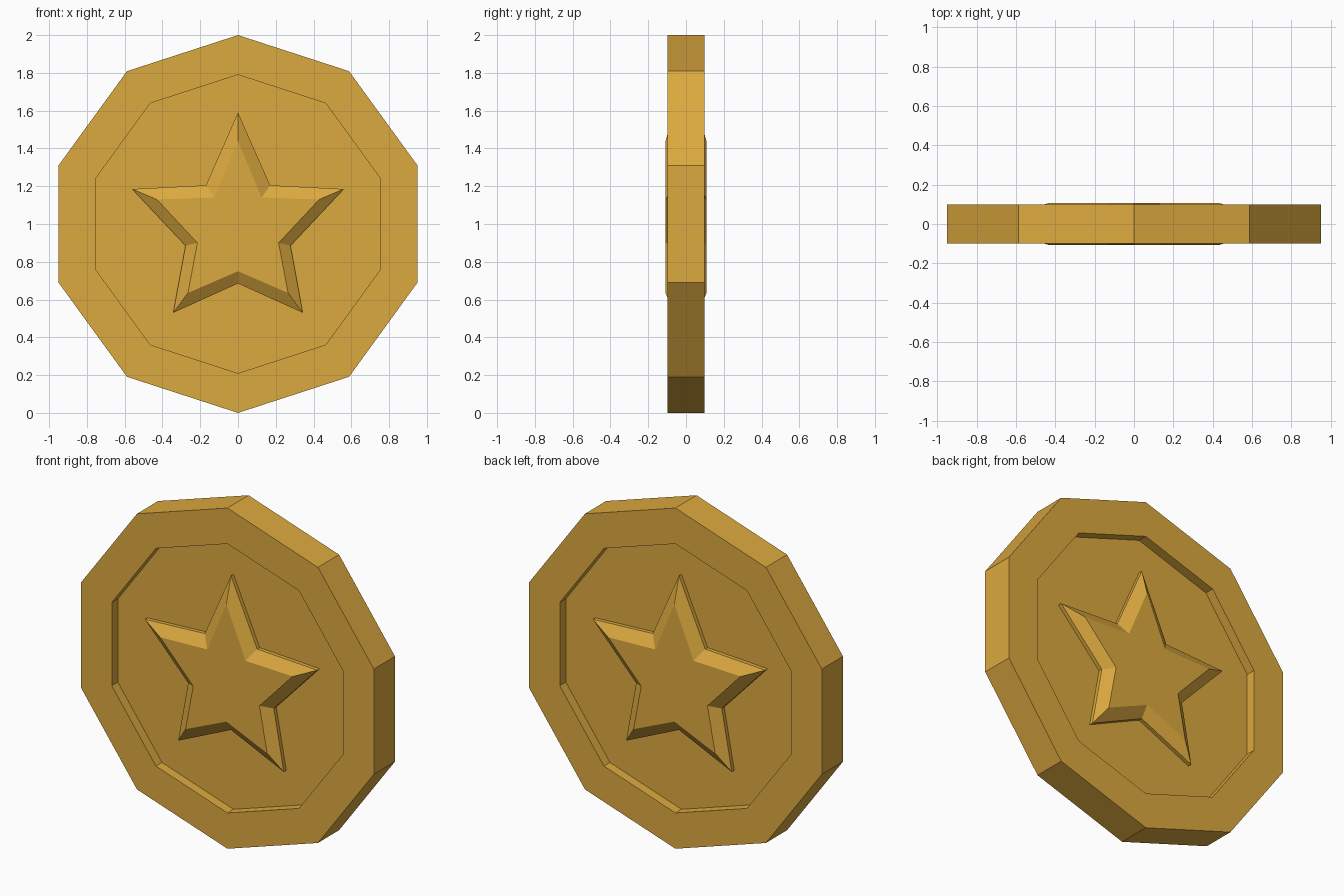
import bpy, bmesh, math

if "Cube" in bpy.data.objects:
    bpy.data.objects.remove(bpy.data.objects["Cube"])

CZ = 1.0
gold = bpy.data.materials.new("gold")
gold.diffuse_color = (0.72, 0.40, 0.05, 1)
gold.use_nodes = True
gold.node_tree.nodes["Principled BSDF"].inputs["Base Color"].default_value = gold.diffuse_color


def loft(name, rings):
    """Closed solid from a list of (outline, y); outlines are (x, z) points."""
    bm = bmesh.new()
    loops = [[bm.verts.new((x, y, z)) for x, z in pts] for pts, y in rings]
    n = len(loops[0])
    for a, b in zip(loops, loops[1:]):
        for i in range(n):
            j = (i + 1) % n
            bm.faces.new((a[i], a[j], b[j], b[i]))
    bm.faces.new(loops[0])
    bm.faces.new(loops[-1])
    bmesh.ops.recalc_face_normals(bm, faces=bm.faces)
    me = bpy.data.meshes.new(name)
    bm.to_mesh(me)
    bm.free()
    me.materials.append(gold)
    ob = bpy.data.objects.new(name, me)
    bpy.context.collection.objects.link(ob)
    return ob


def decagon(r):
    return [(r * math.sin(i * math.pi / 5), CZ + r * math.cos(i * math.pi / 5))
            for i in range(10)]


def mirrored(half):
    """Half outline from top centre to bottom centre, completed on -x."""
    return half + [(-x, z) for x, z in half[-2:0:-1]]


# Coin body: raised rim and recessed floor on both faces
rim, inner = decagon(1.0), decagon(0.79)
loft("coin_body", [(inner, -0.042), (inner, -0.098), (rim, -0.098),
                   (rim, 0.098), (inner, 0.098), (inner, 0.042)])

# Raised star with bevelled border, on front and back
base = mirrored([(0, 1.59), (0.17, 1.205), (0.56, 1.185),
                 (0.278, 0.885), (0.343, 0.53), (0, 0.685)])
top = mirrored([(0, 1.44), (0.125, 1.14), (0.43, 1.13),
                (0.215, 0.90), (0.265, 0.635), (0, 0.75)])
for name, s in (("front_star", -1), ("back_star", 1)):
    loft(name, [(base, s * 0.03), (base, s * 0.065), (top, s * 0.108)])
